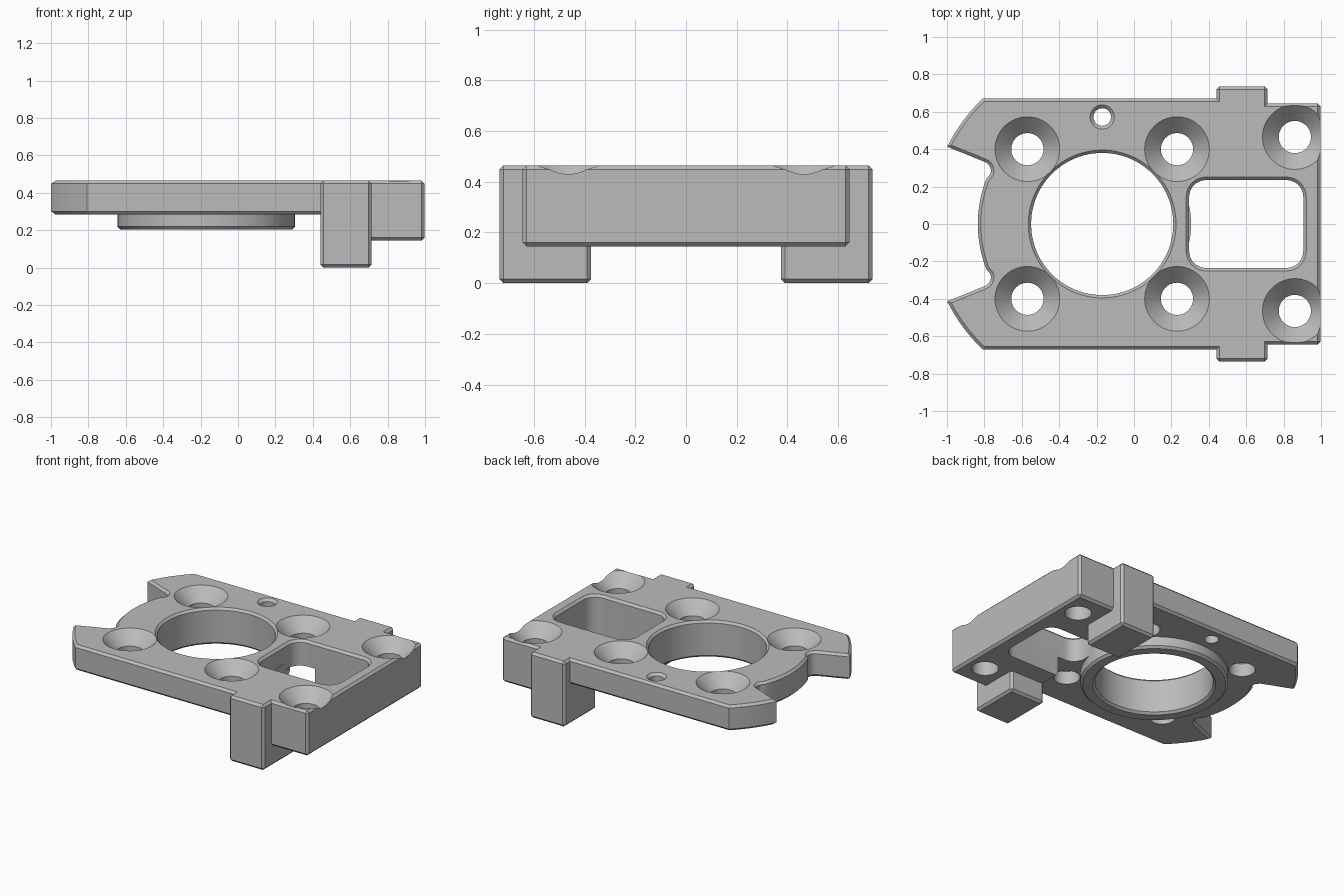
import bpy, bmesh, math
from math import cos, sin, pi

if "Cube" in bpy.data.objects:
    bpy.data.objects.remove(bpy.data.objects["Cube"])

BORE_X = -0.17          # centre of the large bore and of the end arcs
TOP, PLATE_Z, BLOCK_Z, BOSS_Z = 0.465, 0.285, 0.145, 0.205
CHAMFER = 0.016

grey = bpy.data.materials.new("light grey")
grey.diffuse_color = (0.5, 0.5, 0.5, 1)
grey.use_nodes = True
grey.node_tree.nodes["Principled BSDF"].inputs["Base Color"].default_value = grey.diffuse_color


def loft(name, loops, bevel=None):
    """Solid skinned through stacked loops; bevel picks the edges to chamfer."""
    bm = bmesh.new()
    rings = [[bm.verts.new(p) for p in loop] for loop in loops]
    n = len(rings[0])
    for a, b in zip(rings, rings[1:]):
        for i in range(n):
            j = (i + 1) % n
            bm.faces.new((a[i], a[j], b[j], b[i]))
    bm.faces.new(rings[0][::-1])
    bm.faces.new(rings[-1])
    bmesh.ops.recalc_face_normals(bm, faces=bm.faces)
    if bevel:
        edges = [e for e in bm.edges if bevel(e)]
        bmesh.ops.bevel(bm, geom=edges, offset=CHAMFER, segments=1,
                        affect='EDGES', clamp_overlap=True)
    mesh = bpy.data.meshes.new(name)
    bm.to_mesh(mesh)
    bm.free()
    obj = bpy.data.objects.new(name, mesh)
    obj.data.materials.append(grey)
    bpy.context.collection.objects.link(obj)
    return obj


def turned(name, x, y, profile, n=64):
    """Round solid from (radius, z) pairs."""
    return loft(name, [[(x + r * cos(2 * pi * i / n), y + r * sin(2 * pi * i / n), z)
                        for i in range(n)] for r, z in profile])


def box(name, x0, x1, y0, y1, z0, z1):
    base = [(x0, y0), (x1, y0), (x1, y1), (x0, y1)]
    return loft(name, [[(x, y, z) for x, y in base] for z in (z0, z1)], lambda e: True)


def rounded(x0, x1, y0, y1, r, z, n=8):
    pts = []
    for k, (cx, cy) in enumerate([(x1 - r, y1 - r), (x0 + r, y1 - r),
                                  (x0 + r, y0 + r), (x1 - r, y0 + r)]):
        for i in range(n + 1):
            a = (k + i / n) * pi / 2
            pts.append((cx + r * cos(a), cy + r * sin(a), z))
    return pts


def combine(target, other, operation):
    mod = target.modifiers.new("combine", 'BOOLEAN')
    mod.operation, mod.solver, mod.object = operation, 'EXACT', other
    bpy.context.view_layer.objects.active = target
    bpy.ops.object.modifier_apply(modifier=mod.name)
    bpy.data.objects.remove(other, do_unlink=True)


def arc(cx, cy, r, a0, a1, n):
    return [(cx + r * cos(math.radians(a0 + (a1 - a0) * i / n)),
             cy + r * sin(math.radians(a0 + (a1 - a0) * i / n))) for i in range(n + 1)]


# Plate outline: straight side, outer arc, slanted ear, fillet, inner arc, mirrored
upper = [(0.6, 0.672)]
upper += arc(BORE_X, 0, 0.926, 133.5, 153.5, 10)
upper += arc(-0.815, 0.285, 0.05, 70, -25, 6)
upper += arc(BORE_X, 0, 0.665, 158.5, 180, 12)
outline = upper + [(x, -y) for x, y in reversed(upper[:-1])]
plate = loft("mounting_plate", [[(x, y, z) for x, y in outline] for z in (PLATE_Z, TOP)],
             lambda e: abs(e.verts[0].co.z - e.verts[1].co.z) < 1e-6)

# Thick end block and the two legs
combine(plate, box("end_block", 0.44, 0.998, -0.645, 0.645, BLOCK_Z, TOP), 'UNION')
for s in (-1, 1):
    y0, y1 = sorted((s * 0.375, s * 0.735))
    combine(plate, box("leg", 0.44, 0.715, y0, y1, 0, TOP), 'UNION')

# Rounded rectangular window with a chamfered rim
window = loft("window_cutter", [rounded(0.295 - d, 0.905 + d, -0.235 - d, 0.235 + d, 0.09 + d, z)
                                for d, z in ((0, -0.1), (0, TOP - 0.016),
                                             (0.016, TOP), (0.016, TOP + 0.1))])
combine(plate, window, 'DIFFERENCE')

# Boss ring below the plate
combine(plate, turned("boss", BORE_X, 0, [(0.46, BOSS_Z), (0.475, BOSS_Z + 0.015),
                                          (0.475, PLATE_Z + 0.05)], 96), 'UNION')

# Large bore, chamfered at both ends
combine(plate, turned("bore_cutter", BORE_X, 0,
                      [(0.395, 0.1), (0.395, BOSS_Z), (0.38, BOSS_Z + 0.015),
                       (0.38, TOP - 0.015), (0.395, TOP), (0.395, 0.6)], 96), 'DIFFERENCE')

# Countersunk screw holes
for x, y in ((-0.57, 0.4), (0.23, 0.4), (0.86, 0.465)):
    for s in (-1, 1):
        combine(plate, turned("screw_cutter", x, s * y,
                              [(0.086, -0.1), (0.086, TOP - 0.087), (0.173, TOP),
                               (0.173, 0.6)]), 'DIFFERENCE')

# Small pin hole
combine(plate, turned("pin_cutter", BORE_X, 0.572,
                      [(0.047, 0.1), (0.047, TOP - 0.018), (0.065, TOP), (0.065, 0.6)], 40),
        'DIFFERENCE')

# Smooth round walls, crisp chamfers
bpy.ops.object.select_all(action='DESELECT')
plate.select_set(True)
bpy.context.view_layer.objects.active = plate
bpy.ops.object.shade_smooth_by_angle(angle=math.radians(25))
